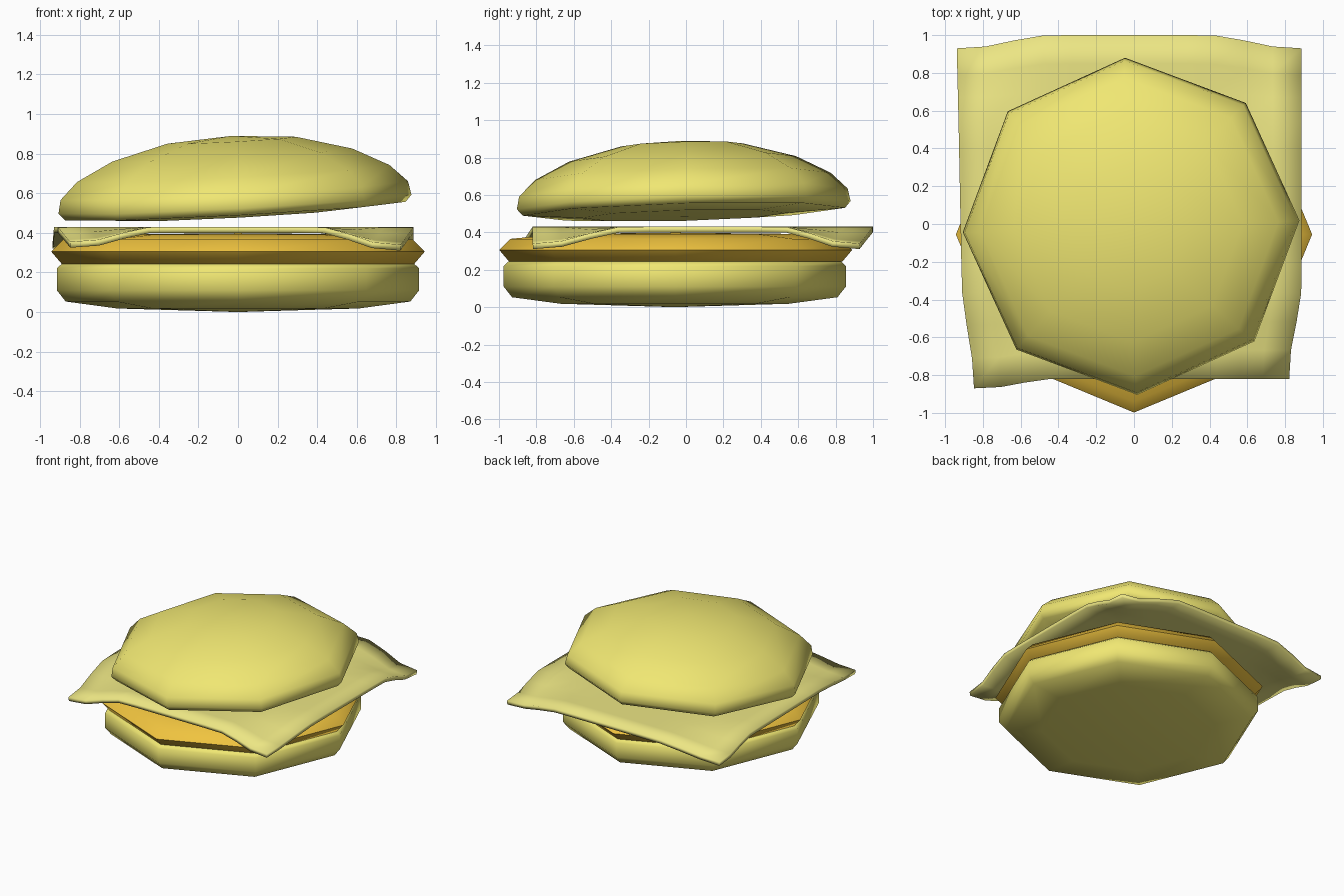
import bpy, bmesh
from math import sin, cos, pi, radians

if "Cube" in bpy.data.objects:
    bpy.data.objects.remove(bpy.data.objects["Cube"])


def material(name, rgb):
    m = bpy.data.materials.new(name)
    m.diffuse_color = (*rgb, 1)
    m.use_nodes = True
    m.node_tree.nodes["Principled BSDF"].inputs["Base Color"].default_value = m.diffuse_color
    return m


def finish(name, bm, mat, angle):
    bmesh.ops.recalc_face_normals(bm, faces=bm.faces)
    me = bpy.data.meshes.new(name)
    bm.to_mesh(me)
    bm.free()
    me.materials.append(mat)
    ob = bpy.data.objects.new(name, me)
    bpy.context.collection.objects.link(ob)
    bpy.ops.object.select_all(action='DESELECT')
    ob.select_set(True)
    bpy.context.view_layer.objects.active = ob
    bpy.ops.object.shade_smooth_by_angle(angle=radians(angle))
    return ob


def lathe(name, profile, mat, location, rotation=(0, 0, 0), sides=8):
    """Eight-sided turned solid; profile is (radius, z) with a pole at each end."""
    bm = bmesh.new()
    first = bm.verts.new((0, 0, profile[0][1]))
    last = bm.verts.new((0, 0, profile[-1][1]))
    rings = [[bm.verts.new((r * cos(2 * pi * i / sides), r * sin(2 * pi * i / sides), z))
              for i in range(sides)] for r, z in profile[1:-1]]
    for i in range(sides):
        j = (i + 1) % sides
        bm.faces.new((first, rings[0][j], rings[0][i]))
        bm.faces.new((last, rings[-1][i], rings[-1][j]))
        for a, b in zip(rings, rings[1:]):
            bm.faces.new((a[i], a[j], b[j], b[i]))
    ob = finish(name, bm, mat, 70)
    ob.location = location
    ob.rotation_euler = [radians(a) for a in rotation]
    return ob


bread = material("bread", (0.87, 0.80, 0.17))
meat = material("meat", (0.87, 0.55, 0.05))
dairy = material("cheese", (0.84, 0.79, 0.23))

# Bottom bun and patty
lathe("bottom_bun", [(0, 0), (0.61, 0.018), (0.87, 0.053), (0.915, 0.11),
                     (0.915, 0.22), (0.89, 0.243), (0, 0.245)], bread, (0, -0.06, 0))
lathe("patty", [(0, 0.24), (0.89, 0.243), (0.943, 0.305), (0.885, 0.365),
                (0.6, 0.392), (0, 0.398)], meat, (0, -0.055, 0))

# Top bun, slightly tilted and turned; profile is relative to z = 0.54
lathe("top_bun", [(0, -0.055), (0.55, -0.05), (0.862, -0.03), (0.893, 0.005), (0.879, 0.073),
                  (0.79, 0.16), (0.607, 0.253), (0.325, 0.328), (0, 0.35)],
      bread, (-0.015, -0.012, 0.54), (1.4, -3.1, 2))


# Cheese slice: flat middle, corners drooping over the patty
def ease(t):
    t = min(max((abs(t) - 0.45) / 0.5, 0), 1)
    return t * t * (3 - 2 * t)


corner_shift = {(-1, -1): (0.055, -0.05, -0.075), (1, -1): (-0.065, 0, -0.09),
                (-1, 1): (0, -0.07, -0.08), (1, 1): (0, -0.07, -0.09)}
bm = bmesh.new()
bmesh.ops.create_grid(bm, x_segments=12, y_segments=12, size=1)
for v in bm.verts:
    u, w = v.co.x, v.co.y
    k = ease(u) * ease(w)
    dx, dy, dz = corner_shift[(1 if u > 0 else -1, 1 if w > 0 else -1)]
    left = -0.92 - 0.018 * w
    v.co = (left + (0.887 - left) * (u + 1) / 2 + dx * k,
            0.09 + 0.91 * w + dy * k, 0.43 + dz * k)
cheese = finish("cheese_slice", bm, dairy, 40)
thick = cheese.modifiers.new("thickness", 'SOLIDIFY')
thick.thickness = 0.03
thick.offset = -1
